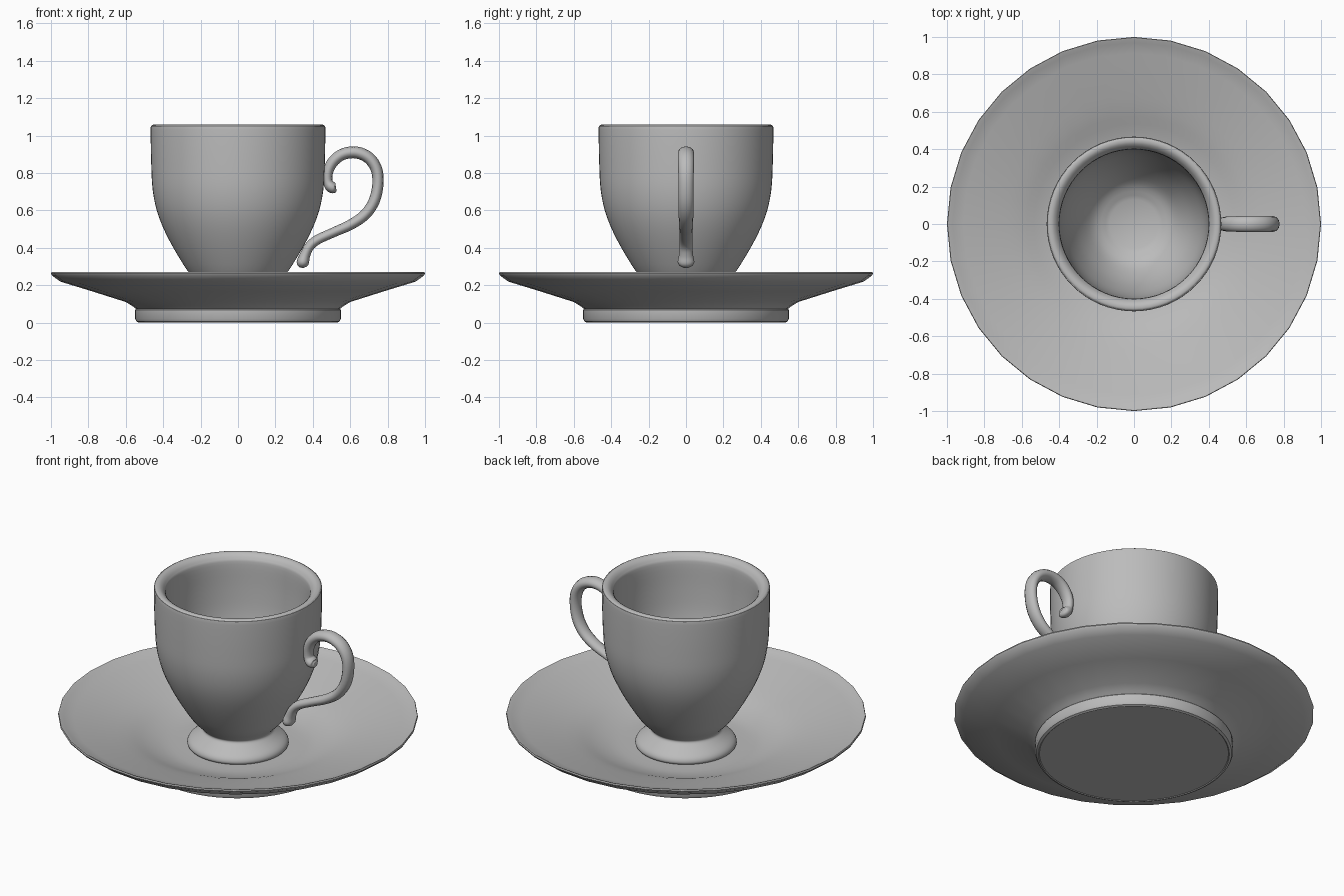
import bpy, bmesh, math
from mathutils import Vector

cube = bpy.data.objects.get("Cube")
if cube:
    bpy.data.objects.remove(cube, do_unlink=True)

COLOUR = (0.5, 0.5, 0.5, 1)
porcelain = bpy.data.materials.new("grey porcelain")
porcelain.use_nodes = True
porcelain.diffuse_color = COLOUR
porcelain.node_tree.nodes["Principled BSDF"].inputs["Base Color"].default_value = COLOUR


def finish(obj, angle):
    obj.data.materials.clear()
    obj.data.materials.append(porcelain)
    bpy.ops.object.select_all(action="DESELECT")
    obj.select_set(True)
    bpy.context.view_layer.objects.active = obj
    bpy.ops.object.shade_smooth_by_angle(angle=math.radians(angle))


def smooth_path(points, steps):
    """Pass a Catmull-Rom curve through the points."""
    pts = [Vector(p) for p in points]
    pts = [2 * pts[0] - pts[1]] + pts + [2 * pts[-1] - pts[-2]]
    out = []
    for a, b, c, d in zip(pts, pts[1:], pts[2:], pts[3:]):
        for i in range(steps):
            t = i / steps
            out.append((2 * b + (c - a) * t + (2 * a - 5 * b + 4 * c - d) * t ** 2
                        + (3 * b - a - 3 * c + d) * t ** 3) / 2)
    return out + [pts[-2]]


def lathe(name, profile, segments, angle=35):
    """Spin an (r, z) profile around the z axis."""
    bm = bmesh.new()
    verts = [bm.verts.new((r, 0, z)) for r, z in profile]
    edges = [bm.edges.new(pair) for pair in zip(verts, verts[1:])]
    bmesh.ops.spin(bm, geom=verts + edges, cent=(0, 0, 0), axis=(0, 0, 1),
                   angle=math.tau, steps=segments, use_duplicate=False)
    bmesh.ops.remove_doubles(bm, verts=bm.verts, dist=0.0005)
    bmesh.ops.recalc_face_normals(bm, faces=bm.faces)
    mesh = bpy.data.meshes.new(name)
    bm.to_mesh(mesh)
    bm.free()
    obj = bpy.data.objects.new(name, mesh)
    bpy.context.collection.objects.link(obj)
    finish(obj, angle)


# Saucer plate: underside, thin lip, then the dished top
dish = smooth_path([(0.97, 0.258), (0.8, 0.212), (0.62, 0.16), (0.5, 0.115),
                    (0.4, 0.09), (0.3, 0.085)], 3)
lathe("saucer_plate", [(0, 0.06), (0.53, 0.06), (0.56, 0.085), (0.6, 0.11), (0.78, 0.167),
                       (0.95, 0.219), (0.995, 0.252), (1, 0.262), (0.997, 0.27),
                       (0.988, 0.268)] + [tuple(p) for p in dish] + [(0, 0.085)], 32)

# Saucer foot with a softened lower edge
lathe("saucer_foot", [(0, 0.004), (0.525, 0.004), (0.53, 0), (0.543, 0.006), (0.55, 0.02),
                      (0.55, 0.068), (0.54, 0.077), (0.5, 0.08)], 64)

# Cup: pedestal, outer wall, rounded rim, inner wall and floor
outer = smooth_path([(0.25, 0.08), (0.275, 0.088), (0.282, 0.105), (0.268, 0.13), (0.22, 0.165),
                     (0.197, 0.19), (0.215, 0.215), (0.272, 0.28), (0.365, 0.435),
                     (0.425, 0.57), (0.455, 0.7), (0.464, 0.85), (0.467, 1.03),
                     (0.462, 1.052), (0.45, 1.059), (0.43, 1.055), (0.41, 1.035),
                     (0.4, 1.0), (0.396, 0.85), (0.385, 0.7), (0.355, 0.57),
                     (0.3, 0.435), (0.22, 0.32), (0.13, 0.27)], 4)
lathe("cup", [(0, 0.08)] + [tuple(p) for p in outer] + [(0, 0.27)], 64, 50)

# Scrolled handle: x, z, tube radius along its centre line
path = [(0.525, 0.717, 0.012), (0.515, 0.717, 0.027), (0.495, 0.728, 0.03), (0.48, 0.755, 0.026),
        (0.482, 0.81, 0.028), (0.512, 0.865, 0.03), (0.565, 0.902, 0.031), (0.635, 0.909, 0.032),
        (0.7, 0.88, 0.032), (0.74, 0.82, 0.031), (0.748, 0.74, 0.03), (0.728, 0.65, 0.03),
        (0.68, 0.578, 0.029), (0.605, 0.525, 0.028), (0.51, 0.482, 0.026),
        (0.425, 0.443, 0.026), (0.38, 0.405, 0.026), (0.358, 0.36, 0.028),
        (0.347, 0.325, 0.033), (0.342, 0.305, 0.026), (0.34, 0.293, 0.01)]
curve = bpy.data.curves.new("handle", "CURVE")
curve.dimensions = "3D"
curve.bevel_depth = 1
curve.bevel_resolution = 4
curve.use_fill_caps = True
spline = curve.splines.new("POLY")
centre_line = smooth_path(path, 4)
spline.points.add(len(centre_line) - 1)
for point, (x, z, radius) in zip(spline.points, centre_line):
    point.co = (x, 0, z, 1)
    point.radius = radius
handle = bpy.data.objects.new("handle", curve)
bpy.context.collection.objects.link(handle)
handle.scale.y = 1.35  # slightly wider than deep
bpy.ops.object.select_all(action="DESELECT")
handle.select_set(True)
bpy.context.view_layer.objects.active = handle
bpy.ops.object.convert(target="MESH")
finish(bpy.context.object, 60)
